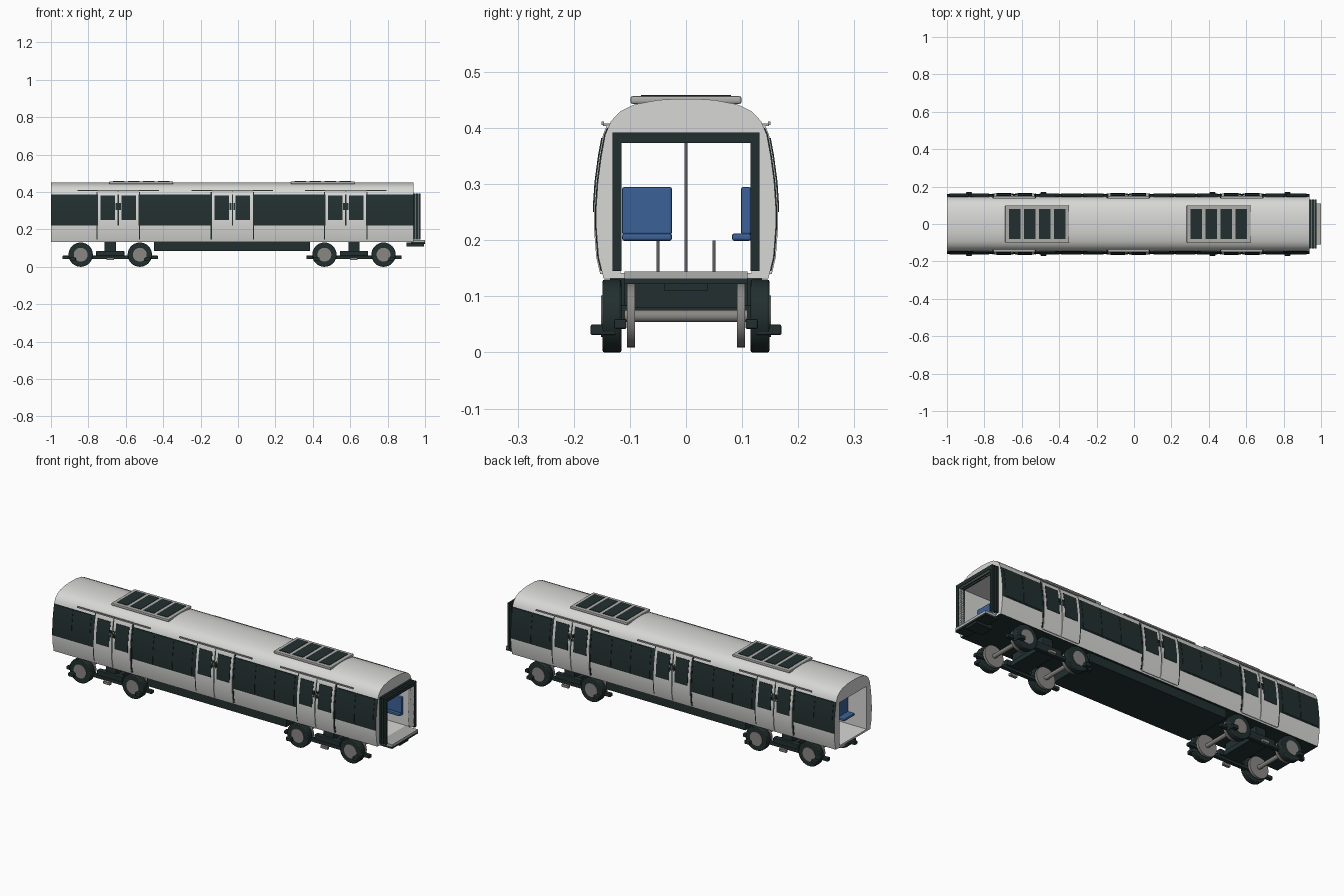
import bpy, bmesh, math
from mathutils import Matrix, Vector

if "Cube" in bpy.data.objects:
    bpy.data.objects.remove(bpy.data.objects["Cube"])


def material(name, r, g, b):
    m = bpy.data.materials.new(name)
    m.use_nodes = True
    m.diffuse_color = (r, g, b, 1)
    m.node_tree.nodes["Principled BSDF"].inputs["Base Color"].default_value = (r, g, b, 1)
    return m


LIGHT = material("light body grey", .68, .68, .67)
DARK = material("dark green black", .016, .028, .028)
STEEL = material("wheel steel", .25, .245, .23)
TRIM = material("trim grey", .42, .42, .41)
BLUE = material("seat blue", .045, .12, .31)


def finish(name, bm, mats, smooth=False, bevel=0):
    bmesh.ops.recalc_face_normals(bm, faces=bm.faces)
    mesh = bpy.data.meshes.new(name)
    bm.to_mesh(mesh)
    bm.free()
    ob = bpy.data.objects.new(name, mesh)
    bpy.context.collection.objects.link(ob)
    for m in mats:
        mesh.materials.append(m)
    if bevel:
        mod = ob.modifiers.new("soft edges", "BEVEL")
        mod.width, mod.segments = bevel, 2
    if smooth:
        bpy.ops.object.select_all(action="DESELECT")
        ob.select_set(True)
        bpy.context.view_layer.objects.active = ob
        bpy.ops.object.shade_smooth_by_angle(angle=math.radians(28))
    return ob


def box(name, mat, x, y, z, bevel=0):
    """Box from (min, max) pairs."""
    bm = bmesh.new()
    lo, hi = Vector((x[0], y[0], z[0])), Vector((x[1], y[1], z[1]))
    bmesh.ops.create_cube(bm, size=1, matrix=Matrix.Translation((lo + hi) / 2)
                          @ Matrix.Diagonal((*(hi - lo), 1)))
    return finish(name, bm, [mat], bevel=bevel)


def side_box(name, mat, s, x, y, z, bevel=0):
    return box(name, mat, x, sorted((s * y[0], s * y[1])), z, bevel)


def cylinder(name, mat, axis, r, center, length, bevel=0, sides=32):
    bm = bmesh.new()
    rot = Matrix.Rotation(math.pi / 2, 4, "X") if axis == "y" else Matrix()
    bmesh.ops.create_cone(bm, cap_ends=True, segments=sides, radius1=r, radius2=r,
                          depth=length, matrix=Matrix.Translation(center) @ rot)
    return finish(name, bm, [mat], True, bevel)


# Half section of the body, from skirt to roof: (half width, height)
BAND_LOW, BAND_HIGH = .222, .388
SECTION = [(.147, .132), (.156, .17), (.16, BAND_LOW), (.16, .26), (.157, .305),
           (.151, .35), (.144, BAND_HIGH), (.134, .412), (.117, .43),
           (.092, .442), (.05, .45), (.015, .452)]
X0, X1 = -1.0, .938


def half_width(z):
    for (ya, za), (yb, zb) in zip(SECTION, SECTION[1:]):
        if za <= z <= zb:
            return ya + (yb - ya) * (z - za) / (zb - za)
    return SECTION[-1][0]


def body_shell():
    bm = bmesh.new()
    outer = SECTION + [(-y, z) for y, z in reversed(SECTION)]
    # the inner loop is the outer one clamped to a straight-walled saloon
    inner = [(max(-.117, min(.117, y)), max(.142, min(.375, z))) for y, z in outer]
    inner = [(math.copysign(.117, y) if z < .375 else y, z) for y, z in inner]
    rings = [[bm.verts.new((x, y, z)) for y, z in loop]
             for x, loop in ((X0, outer), (X1, outer), (X1, inner), (X0, inner))]
    for a, b in zip(rings, rings[1:] + rings[:1]):
        for i in range(len(outer)):
            j = (i + 1) % len(outer)
            bm.faces.new((a[i], a[j], b[j], b[i]))
    bmesh.ops.remove_doubles(bm, verts=bm.verts, dist=.0001)
    # window band and underside are dark
    for f in bm.faces:
        c = f.calc_center_median()
        wall = abs(c.y) > .12 and X0 + .1 < c.x < X1 - .1
        if wall and BAND_LOW < c.z < BAND_HIGH or c.z < .134:
            f.material_index = 1
    return finish("body_shell", bm, [LIGHT, DARK], True)


def side_panel(name, mat, s, x0, x1, z0, z1, lift):
    """Plate that follows the curve of the body side."""
    bm = bmesh.new()
    zs = [z0] + [z for _, z in SECTION if z0 < z < z1] + [z1]
    loop = [(half_width(z) + lift, z) for z in zs]
    loop += [(half_width(z) - .002, z) for z in reversed(zs)]
    ends = [[bm.verts.new((x, s * y, z)) for y, z in loop] for x in (x0, x1)]
    n, k = len(loop), len(zs)
    for i in range(n):
        j = (i + 1) % n
        bm.faces.new((ends[0][i], ends[0][j], ends[1][j], ends[1][i]))
    for e in ends:
        for i in range(k - 1):
            bm.faces.new((e[i], e[i + 1], e[n - 2 - i], e[n - 1 - i]))
    return finish(name, bm, [mat], True)


body_shell()

# Doors, their windows, handles and top rails; window panes between the doors
DOORS = (-.64, -.03, .576)
BAYS = ((-.99, -.77), (-.51, -.16), (.10, .45), (.70, .925))
for s in (-1, 1):
    for d in DOORS:
        for side in (-1, 1):
            c = d + side * .056
            side_panel("door_leaf", LIGHT, s, c - .053, c + .053, .14, .408, .004)
            side_panel("door_window", DARK, s, c - .039, c + .039, .25, .382, .006)
            h = d + side * .01
            side_panel("door_handle", DARK, s, h - .005, h + .005, .305, .34, .006)
            post = d + side * .113
            side_panel("door_post", DARK, s, post - .003, post + .003, .145, .4, .002)
        side_box("door_rail", TRIM, s, (d - .218, d + .218), (.146, .151), (.405, .412))
        side_box("rail_bracket", TRIM, s, (d - .11, d + .11), (.125, .148), (.404, .408))
    for a, b in BAYS:
        n = 2 if b - a < .3 else 3
        w = (b - a) / n
        for i in range(n):
            side_panel("window_pane", DARK, s, a + i * w + .004, a + (i + 1) * w - .004,
                       .23, .384, .002)

# Roof cooling units with dark grilles
for c in (-.518, .453):
    box("roof_unit", TRIM, (c - .171, c + .171), (-.099, .099), (.443, .457), .004)
    for i in range(4):
        g = c + (i - 1.5) * .08
        box("roof_grille", DARK, (g - .031, g + .031), (-.08, .08), (.45, .459))

# Gangway bellows at one end, its floor plate and coupler
for i in range(3):
    x = (.938 + i * .014, .949 + i * .014)
    for s in (-1, 1):
        side_box("bellows_side", DARK, s, x, (.115, .131), (.145, .392))
    box("bellows_top", DARK, x, (-.131, .131), (.373, .392))
for s in (-1, 1):
    side_box("bellows_lining", TRIM, s, (.938, .974), (.115, .126), (.145, .386))
box("bellows_lining_top", TRIM, (.938, .974), (-.126, .126), (.373, .386))
box("gangway_floor", TRIM, (.925, 1.0), (-.11, .11), (.132, .144))
box("gangway_step", DARK, (.925, 1.0), (-.11, .11), (.122, .132))
box("coupler", DARK, (.9, .995), (-.038, .038), (.11, .13))

# Underframe
box("underframe", DARK, (-.45, .385), (-.135, .135), (.085, .133))

# Bogies
for c in (-.683, .62):
    box("bolster", DARK, (c - .03, c + .03), (-.11, .11), (.078, .133))
    box("cross_beam", DARK, (c - .05, c + .05), (-.1, .1), (.055, .08))
    for s in (-1, 1):
        side_box("bogie_side_frame", DARK, s, (c - .255, c + .255), (.106, .128), (.042, .06), .003)
        side_box("bogie_middle", DARK, s, (c - .075, c + .075), (.097, .125), (.055, .085), .003)
        side_box("brake_shoe", STEEL, s, (c - .02, c + .02), (.135, .15), (.036, .05))
        for e in (-1, 1):
            x = c + e * .2
            side_box("damper_arm", DARK, s, (x - .016, x + .016), (.125, .17), (.031, .05), .003)
    for e in (-1, 1):
        x = c + e * .158
        cylinder("axle", STEEL, "y", .011, (x, 0, .065), .22, sides=16)
        for s in (-1, 1):
            cylinder("wheel_tyre", DARK, "y", .065, (x, s * .132, .065), .034, .004)
            cylinder("wheel_hub", STEEL, "y", .037, (x, s * .149, .065), .005)
            cylinder("wheel_disc", STEEL, "y", .057, (x, s * .098, .066), .014)

# Saloon seats and poles
for x in (-.88, -.41, -.25, .2, .36, .85):
    box("seat_back", BLUE, (x - .012, x + .012), (-.114, -.025), (.21, .295), .004)
    box("seat_cushion", BLUE, (x - .05, x + .05), (-.114, -.025), (.199, .212), .004)
    box("bench_back", BLUE, (x - .06, x + .06), (.098, .116), (.21, .295), .004)
    box("bench_cushion", BLUE, (x - .06, x + .06), (.082, .116), (.199, .212), .004)
    for y in (-.05, .05):
        cylinder("seat_post", TRIM, "z", .0025, (x, y, .17), .06, sides=8)
for d in DOORS:
    cylinder("grab_pole", TRIM, "z", .003, (d, 0, .257), .235, sides=8)
